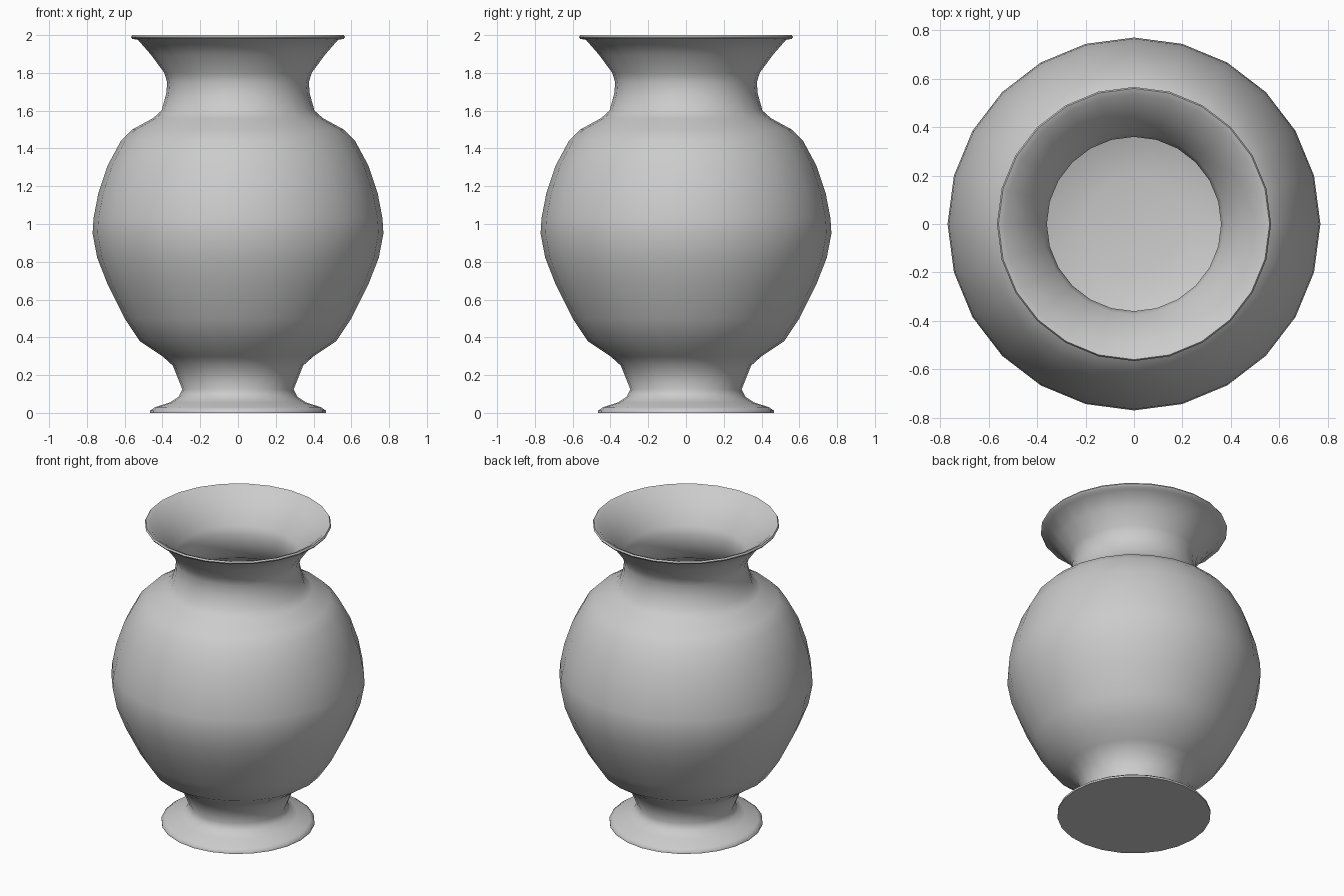
import bpy
import math

cube = bpy.data.objects.get("Cube")
if cube:
    bpy.data.objects.remove(cube, do_unlink=True)

SIDES = 24

# Outer (radius, height) outline, from the foot up to the lip
OUTER = [(0.465, 0), (0.465, 0.012), (0.44, 0.03), (0.36, 0.055),
         (0.315, 0.085), (0.295, 0.125), (0.345, 0.25), (0.4, 0.3),
         (0.52, 0.38), (0.6, 0.5), (0.69, 0.68), (0.745, 0.82),
         (0.77, 0.95), (0.765, 1.03), (0.74, 1.16), (0.69, 1.31),
         (0.62, 1.44), (0.56, 1.5), (0.45, 1.56), (0.405, 1.6),
         (0.38, 1.69), (0.375, 1.75), (0.39, 1.8), (0.46, 1.895),
         (0.53, 1.975), (0.56, 1.98), (0.566, 1.99), (0.56, 2)]

# Inner outline: follows the body and neck at wall thickness, down to the floor
WALL = 0.015
INNER = [(0.535, 1.99)] + [(r - WALL, z) for r, z in reversed(OUTER[8:24])]
INNER += [(0.37, 0.31), (0.2, 0.28)]


def lathe(name, profile, material):
    """Spin a profile around z and close both ends with flat caps."""
    verts = [(r * math.cos(2 * math.pi * i / SIDES),
              r * math.sin(2 * math.pi * i / SIDES), z)
             for r, z in profile for i in range(SIDES)]
    faces = [(k * SIDES + i, k * SIDES + (i + 1) % SIDES,
              (k + 1) * SIDES + (i + 1) % SIDES, (k + 1) * SIDES + i)
             for k in range(len(profile) - 1) for i in range(SIDES)]
    faces.append(tuple(reversed(range(SIDES))))
    faces.append(tuple(range(len(verts) - SIDES, len(verts))))
    mesh = bpy.data.meshes.new(name)
    mesh.from_pydata(verts, [], faces)
    mesh.materials.append(material)
    obj = bpy.data.objects.new(name, mesh)
    bpy.context.collection.objects.link(obj)
    bpy.ops.object.select_all(action="DESELECT")
    obj.select_set(True)
    bpy.context.view_layer.objects.active = obj
    bpy.ops.object.shade_smooth_by_angle(angle=math.radians(60))
    return obj


# Plain grey clay
clay = bpy.data.materials.new("grey clay")
clay.use_nodes = True
grey = (0.6, 0.6, 0.6, 1)
clay.diffuse_color = grey
clay.node_tree.nodes["Principled BSDF"].inputs["Base Color"].default_value = grey

lathe("vase", OUTER + INNER, clay)
